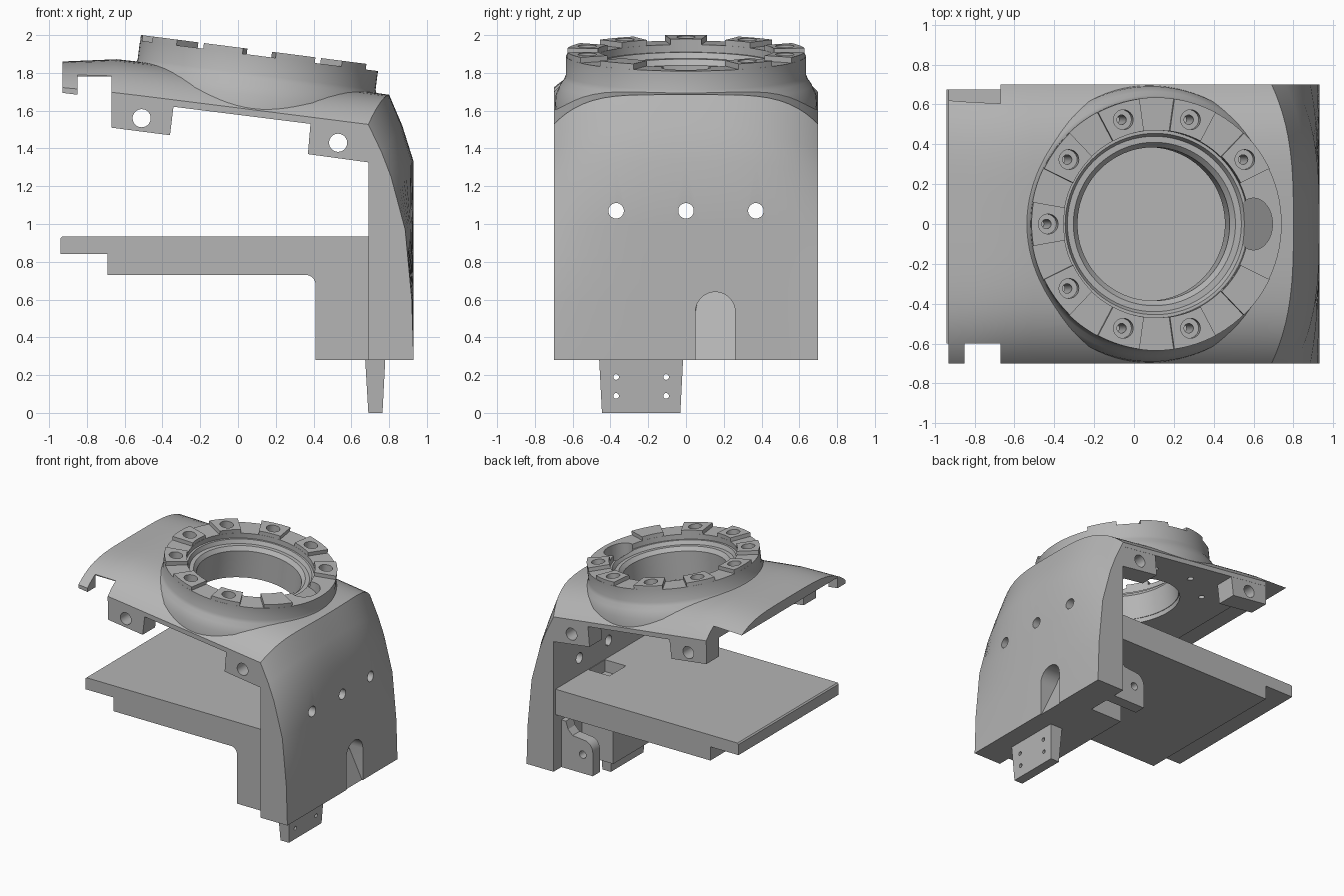
import bpy, bmesh
from math import sin, cos, pi, radians
from mathutils import Matrix, Vector

if "Cube" in bpy.data.objects:
    bpy.data.objects.remove(bpy.data.objects["Cube"])

grey = bpy.data.materials.new("light_grey")
grey.use_nodes = True
grey.diffuse_color = (0.46, 0.46, 0.46, 1)
grey.node_tree.nodes["Principled BSDF"].inputs["Base Color"].default_value = (0.46, 0.46, 0.46, 1)

HALF = 0.7
# Tilted frame of the ring: origin at the pad tops, z along the ring axis
TILT = Matrix.Translation((0.115, 0, 1.92)) @ Matrix.Rotation(radians(7.3), 4, 'Y')


def loft(name, loops, matrix=None, closed=False):
    """Solid skinned through equal-length loops of points."""
    bm = bmesh.new()
    rows = [[bm.verts.new(p) for p in loop] for loop in loops]
    n = len(rows[0])
    pairs = list(zip(rows, rows[1:])) + ([(rows[-1], rows[0])] if closed else [])
    for a, b in pairs:
        for i in range(n):
            k = (i + 1) % n
            bm.faces.new((a[i], a[k], b[k], b[i]))
    if not closed:
        bm.faces.new(rows[0])
        bm.faces.new(rows[-1])
    bmesh.ops.recalc_face_normals(bm, faces=bm.faces)
    mesh = bpy.data.meshes.new(name)
    bm.to_mesh(mesh)
    bm.free()
    if matrix:
        mesh.transform(matrix)
    mesh.materials.append(grey)
    obj = bpy.data.objects.new(name, mesh)
    bpy.context.collection.objects.link(obj)
    return obj


def prism(name, pts, axis, lo, hi, matrix=None):
    """Outline extruded along one axis."""
    place = {'X': lambda u, v, w: (w, u, v),
             'Y': lambda u, v, w: (u, w, v),
             'Z': lambda u, v, w: (u, v, w)}[axis]
    return loft(name, [[place(u, v, w) for u, v in pts] for w in (lo, hi)], matrix)


def box(name, x, y, z):
    return prism(name, [(x[0], y[0]), (x[1], y[0]), (x[1], y[1]), (x[0], y[1])], 'Z', *z)


def circle(u, v, r, n=32, start=0, sweep=2 * pi):
    steps = n if sweep >= 2 * pi else n - 1
    return [(u + r * cos(start + sweep * i / steps), v + r * sin(start + sweep * i / steps))
            for i in range(n)]


def cut(targets, cutter):
    """Subtract the cutter from each target, then discard it."""
    for obj in targets:
        mod = obj.modifiers.new("cut", 'BOOLEAN')
        mod.operation, mod.solver, mod.object = 'DIFFERENCE', 'EXACT', cutter
        dg = bpy.context.evaluated_depsgraph_get()
        mesh = bpy.data.meshes.new_from_object(obj.evaluated_get(dg))
        obj.modifiers.clear()
        obj.data = mesh
    bpy.data.objects.remove(cutter)


def underside(x):
    return 1.578 - 0.125 * x


# Body: domed roof running over into the end wall, sliced along y
FACE_MID = [(0.87, 1.52), (0.93, 1.33), (0.93, 1.0), (0.93, 0.6), (0.93, 0.28)]
FACE_EDGE = [(0.76, 1.38), (0.81, 1.25), (0.885, 0.97), (0.92, 0.6), (0.93, 0.28)]


def body_slice(y):
    t = abs(y) / HALF
    dome = 1 - 0.83 * t ** 4.5
    crease = 0.80 - 0.11 * t ** 3
    pts = []
    for i in range(13):
        x = -0.93 + (crease + 0.93) * i / 12
        height = 0.166 + 0.05 * min((x + 0.93) / 0.3, 1) - 0.012 * max(x, 0)
        pts.append((x, y, underside(x) + height * dome))
    for mid, edge in zip(FACE_MID, FACE_EDGE):
        p = Vector(mid).lerp(Vector(edge), t ** 3)
        pts.append((p.x, y, p.y))
    return pts + [(0.69, y, 0.28), (0.69, y, underside(0.69)), (-0.93, y, underside(-0.93))]


body = loft("body_shell", [body_slice(HALF * sin(pi / 2 * i / 14)) for i in range(-14, 15)])
cut([body], box("end_recess", (-1.2, -0.67), (-0.6, 1), (1.4, 1.78)))
cut([body], box("front_notch", (-0.85, -0.67), (-1, -0.6), (1.4, 2.1)))
cut([body], prism("opening", circle(0, 0, 0.39, 64), 'Z', -0.8, 0.3, TILT))
for y in (-0.37, 0, 0.37):
    cut([body], prism("wall_hole", circle(y, 1.07, 0.041), 'X', 0.5, 1.2))

# Arched pocket with a sloping floor in the end wall
arch = [(0.05, 0.27), (0.26, 0.27)] + circle(0.155, 0.535, 0.105, 17, 0, pi)
pocket = prism("arch_pocket", arch, 'X', 0, 1.1)
for v in pocket.data.vertices:
    if v.co.x < 0.5:
        v.co.x = 0.927 - 0.14 * max(0, min((v.co.z - 0.28) / 0.27, 1))
cut([body], pocket)

# Tilted mounting ring, turned from a section
section = [(0.635, -0.03), (0.635, -0.13), (0.645, -0.155), (0.665, -0.185), (0.69, -0.24),
           (0.695, -0.32), (0.385, -0.32), (0.385, -0.13), (0.41, -0.1), (0.44, -0.1),
           (0.455, -0.07), (0.47, -0.07), (0.47, -0.03)]
SEG = 96
ring = loft("mounting_ring",
            [[(r * cos(2 * pi * i / SEG), r * sin(2 * pi * i / SEG), z) for r, z in section]
             for i in range(SEG)], TILT, closed=True)

# Raised pads around the ring
pads = []
for k in range(1, 10):
    a = radians(36 * k)
    half = radians(10)
    outline = circle(0, 0, 0.634, 9, a - half, 2 * half) + circle(0, 0, 0.471, 9, a + half, -2 * half)
    pads.append(prism("ring_pad", outline, 'Z', -0.06, 0, TILT))

# Counterbored bolt holes through pads, ring and roof
for k in range(1, 9):
    u, v = 0.55 * cos(radians(36 * k)), 0.55 * sin(radians(36 * k))
    cut([ring, pads[k - 1]], prism("counterbore", circle(u, v, 0.05, 24), 'Z', -0.07, 0.1, TILT))
    cut([ring, body], prism("bolt_hole", circle(u, v, 0.024, 16), 'Z', -0.6, 0.1, TILT))

# Oval port with a sloping floor
port = prism("oval_port", [(0.6 + 0.095 * cos(2 * pi * i / 40), 0.13 * sin(2 * pi * i / 40))
                           for i in range(40)], 'Z', 1.0, 2.2)
for v in port.data.vertices:
    if v.co.z < 1.5:
        v.co.z = 1.75 - 0.8 * (v.co.x - 0.6)
cut([ring, body], port)

# Lugs hanging under the roof on both sides
LUGS = {"outer_lug": ([(-0.67, 1.51), (-0.36, 1.47), (-0.34, 1.635), (-0.67, 1.675)], (-0.51, 1.56)),
        "inner_lug": ([(0.37, 1.37), (0.70, 1.325), (0.70, 1.505), (0.385, 1.545)], (0.53, 1.43))}
for name, (outline, hole) in LUGS.items():
    for side, lo, hi in (("front", -0.699, -0.54), ("back", 0.54, 0.699)):
        lug = prism(side + "_" + name, outline, 'Y', lo, hi)
        cut([lug], prism("lug_hole", circle(*hole, 0.048), 'Y', -1, 1))

# Stepped shelf and the block under it
shelf = prism("shelf", [(-0.94, 0.84), (-0.69, 0.84), (-0.69, 0.73), (0.70, 0.73), (0.70, 0.935),
                        (-0.93, 0.935), (-0.94, 0.925)], 'Y', -0.6, 0.675)
cut([shelf], box("shelf_slot", (0.5, 0.685), (0.05, 0.26), (0.84, 1.1)))
fillet = circle(0.36, 0.68, 0.05, 8, pi / 2, -pi / 2)
prism("support_block", [(0.70, 0.28), (0.70, 0.74), (0.36, 0.74)] + fillet + [(0.41, 0.28)],
      'Y', -0.6, 0.34)

# Rounded bracket beside the block
bracket = prism("bracket", [(0.70, 0.28), (0.70, 0.66), (0.65, 0.66), (0.63, 0.6), (0.59, 0.56)]
                + circle(0.49, 0.47, 0.08, 8, pi / 2, pi / 2) + [(0.41, 0.28)], 'Y', 0.51, 0.6)
cut([bracket], prism("bracket_hole", circle(0.5, 0.43, 0.03, 20), 'Y', 0.4, 0.7))

# Tapered foot tab with four screw holes
tab = loft("foot_tab", [[(x0, y0, z), (x1, y0, z), (x1, y1, z), (x0, y1, z)]
                        for x0, x1, y0, y1, z in ((0.69, 0.765, -0.445, -0.03, 0),
                                                  (0.673, 0.78, -0.46, -0.015, 0.29))])
for y in (-0.37, -0.105):
    for z in (0.09, 0.19):
        cut([tab], prism("tab_hole", circle(y, z, 0.015, 16), 'X', 0.5, 1))

# Smooth shading with crisp edges
bpy.ops.object.select_all(action='DESELECT')
for obj in bpy.context.collection.objects:
    if obj.type == 'MESH' and obj.data.materials and obj.data.materials[0] == grey:
        obj.select_set(True)
bpy.context.view_layer.objects.active = body
bpy.ops.object.shade_smooth_by_angle(angle=radians(25))
